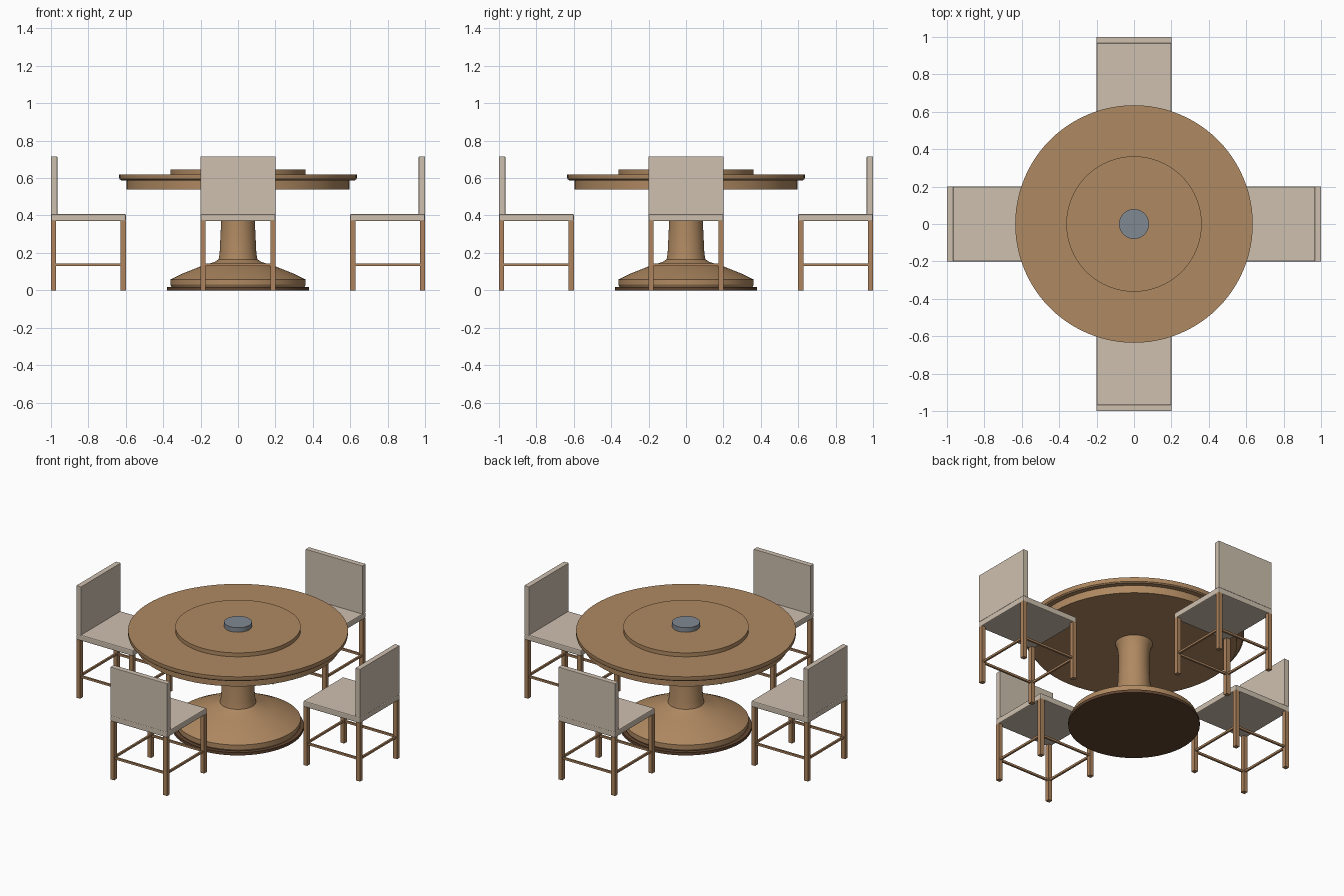
import bpy, bmesh, math
from mathutils import Matrix, Vector

if "Cube" in bpy.data.objects:
    bpy.data.objects.remove(bpy.data.objects["Cube"])


def material(name, r, g, b):
    m = bpy.data.materials.new(name)
    m.diffuse_color = (r, g, b, 1)
    m.use_nodes = True
    m.node_tree.nodes["Principled BSDF"].inputs["Base Color"].default_value = m.diffuse_color
    return m


WOOD = material("wood", 0.43, 0.25, 0.12)
LEG_WOOD = material("leg_wood", 0.42, 0.23, 0.11)
DARK = material("dark_wood", 0.12, 0.06, 0.03)
FABRIC = material("fabric", 0.62, 0.53, 0.43)
METAL = material("metal", 0.22, 0.25, 0.29)


def finish(name, bm, mat, smooth=False):
    bmesh.ops.recalc_face_normals(bm, faces=bm.faces)
    me = bpy.data.meshes.new(name)
    bm.to_mesh(me)
    bm.free()
    ob = bpy.data.objects.new(name, me)
    bpy.context.collection.objects.link(ob)
    me.materials.append(mat)
    if smooth:
        bpy.ops.object.select_all(action='DESELECT')
        ob.select_set(True)
        bpy.context.view_layer.objects.active = ob
        bpy.ops.object.shade_smooth_by_angle(angle=math.radians(30))
    return ob


def lathe(name, profile, mat, n=64):
    """Revolve (radius, z) points around z, capping both ends."""
    bm = bmesh.new()
    rings = [[bm.verts.new((r * math.cos(2 * math.pi * i / n),
                            r * math.sin(2 * math.pi * i / n), z))
              for i in range(n)] for r, z in profile]
    for a, b in zip(rings, rings[1:]):
        for i in range(n):
            j = (i + 1) % n
            bm.faces.new((a[i], a[j], b[j], b[i]))
    bm.faces.new(rings[0])
    bm.faces.new(rings[-1])
    return finish(name, bm, mat, True)


def box(name, lo, hi, mat, turn, bevel=0.0):
    """Box between two corners, turned about the table centre."""
    lo, hi = Vector(lo), Vector(hi)
    bm = bmesh.new()
    bmesh.ops.create_cube(bm, size=1, matrix=Matrix.Translation((lo + hi) / 2)
                          @ Matrix.Diagonal((*(hi - lo), 1)))
    if bevel:
        bmesh.ops.bevel(bm, geom=bm.edges[:], offset=bevel, segments=2,
                        profile=0.5, affect='EDGES')
    bm.transform(Matrix.Rotation(turn, 4, 'Z'))
    return finish(name, bm, mat)


# Pedestal
lathe("floor_plate", [(0.38, 0), (0.38, 0.018)], DARK)
lathe("pedestal", [(0.355, 0.018), (0.362, 0.03), (0.362, 0.058), (0.30, 0.088),
                   (0.20, 0.128), (0.125, 0.152), (0.104, 0.165), (0.098, 0.20),
                   (0.09, 0.37), (0.09, 0.46), (0.096, 0.51), (0.11, 0.545)], WOOD)

# Table top with apron, turntable and centre cap
lathe("apron", [(0.595, 0.54), (0.595, 0.588)], WOOD)
lathe("table_top", [(0.625, 0.588), (0.633, 0.594), (0.635, 0.60),
                    (0.635, 0.62)], WOOD, 96)
lathe("turntable", [(0.362, 0.62), (0.362, 0.645)], WOOD)
lathe("centre_cap", [(0.08, 0.645), (0.08, 0.674)], METAL, 48)

# Four chairs, modelled on the front side and turned around the table
X, IN, OUT, T = 0.2, -0.6, -1.0, 0.027
for k in range(4):
    turn = k * math.pi / 2
    tag = f"_{k + 1}"
    box("seat" + tag, (-X, OUT, 0.37), (X, IN, 0.408), FABRIC, turn, 0.006)
    box("backrest" + tag, (-X, OUT, 0.405), (X, OUT + 0.034, 0.715), FABRIC, turn, 0.002)
    for sx in (-X, X - T):
        for y in (OUT, IN - T):
            box("leg" + tag, (sx, y, 0), (sx + T, y + T, 0.372), LEG_WOOD, turn)
    # Stretchers between the legs
    h, z0, z1 = 0.006, 0.13, 0.143
    for c in (-X + T / 2, X - T / 2):
        box("side_stretcher" + tag, (c - h, OUT + T, z0), (c + h, IN - T, z1), LEG_WOOD, turn)
    for c in (OUT + T / 2, IN - T / 2):
        box("cross_stretcher" + tag, (-X + T, c - h, z0), (X - T, c + h, z1), LEG_WOOD, turn)
